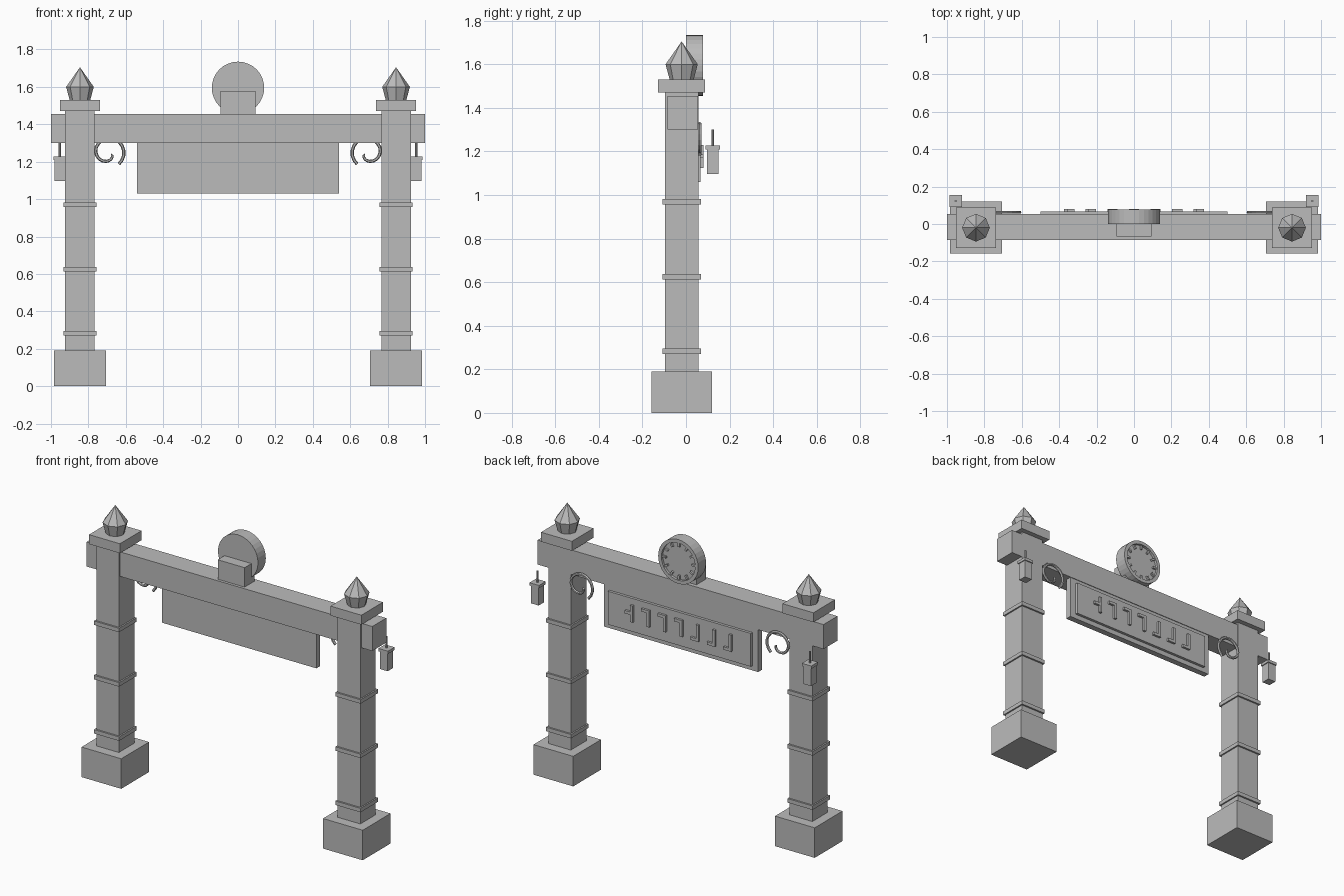
import bpy, bmesh
from math import sin, cos, pi, radians
from mathutils import Vector

old = bpy.data.objects.get("Cube")
if old:
    bpy.data.objects.remove(old, do_unlink=True)

STONE = bpy.data.materials.new("plain grey")
STONE.use_nodes = True
GREY = (0.5, 0.5, 0.5, 1)
STONE.diffuse_color = GREY
STONE.node_tree.nodes["Principled BSDF"].inputs["Base Color"].default_value = GREY

POST_X, POST_Y = 0.845, -0.02


def finish(name, bm):
    bmesh.ops.recalc_face_normals(bm, faces=bm.faces)
    mesh = bpy.data.meshes.new(name)
    bm.to_mesh(mesh)
    bm.free()
    mesh.materials.append(STONE)
    obj = bpy.data.objects.new(name, mesh)
    bpy.context.collection.objects.link(obj)
    return obj


def add_box(bm, x, y, z):
    """Box from (min, max) pairs on each axis."""
    verts = bmesh.ops.create_cube(bm, size=1)["verts"]
    for v in verts:
        v.co = [lo + (c + 0.5) * (hi - lo) for c, (lo, hi) in zip(v.co, (x, y, z))]
    return verts


def box(name, x, y, z):
    bm = bmesh.new()
    add_box(bm, x, y, z)
    return finish(name, bm)


def block(name, cx, cy, half, z, half_y=None):
    hy = half_y or half
    return box(name, (cx - half, cx + half), (cy - hy, cy + hy), z)


def lathe(name, profile, sides, place):
    """Closed surface of revolution; a zero radius becomes a pole."""
    bm = bmesh.new()
    rings = []
    for r, h in profile:
        count = sides if r else 1
        rings.append([bm.verts.new(place(r * cos(2 * pi * i / sides),
                                         r * sin(2 * pi * i / sides), h))
                      for i in range(count)])
    for a, b in zip(rings, rings[1:]):
        for i in range(sides):
            j = (i + 1) % sides
            corners = [a[i % len(a)], a[j % len(a)], b[j % len(b)], b[i % len(b)]]
            bm.faces.new(list(dict.fromkeys(corners)))
    return finish(name, bm)


# Posts with footing, bands, cap, finial, lantern and scroll
for side, s in (("left", 1), ("right", -1)):
    px = s * POST_X
    block(f"{side}_footing", px, POST_Y, 0.139, (0, 0.19))
    block(f"{side}_post", px, POST_Y, 0.079, (0.19, 1.47), 0.077)
    for i, z in enumerate((0.27, 0.613, 0.957)):
        block(f"{side}_band_{i + 1}", px, POST_Y, 0.088, (z, z + 0.025))
    block(f"{side}_cap", px, POST_Y, 0.108, (1.47, 1.53))
    lathe(f"{side}_finial", [(0, 1.53), (0.055, 1.53), (0.074, 1.6), (0, 1.705)], 8,
          lambda x, y, z: (px + x, POST_Y + y, z))

    # Lantern
    lx, ly = s * 0.953, 0.123
    block(f"{side}_lantern_body", lx, ly, 0.027, (1.097, 1.21))
    block(f"{side}_lantern_roof", lx, ly, 0.033, (1.21, 1.228))
    lathe(f"{side}_lantern_rod", [(0, 1.228), (0.006, 1.228), (0.006, 1.3), (0, 1.3)], 8,
          lambda x, y, z: (lx + x, ly + y, z))

    # Scroll: a tube swept along a spiral, meshed by ring sections
    bm = bmesh.new()
    centre = Vector((s * 0.69, 0.063, 1.25))
    steps, tube = 20, 6
    rings = []
    for i in range(steps + 1):
        t = i / steps
        a = radians(-50 + 380 * t)
        r = 0.082 - 0.016 * t - 0.046 * max(0, (t - 0.55) / 0.45) ** 1.5
        radial = Vector((-s * cos(a), 0, sin(a)))
        # outer end lies towards the middle of the gateway
        rings.append([bm.verts.new(centre + radial * (r + 0.009 * cos(2 * pi * k / tube))
                                   + Vector((0, 0.009 * sin(2 * pi * k / tube), 0)))
                      for k in range(tube)])
    for p, q in zip(rings, rings[1:]):
        for k in range(tube):
            n = (k + 1) % tube
            bm.faces.new((p[k], p[n], q[n], q[k]))
    bm.faces.new(rings[0])
    bm.faces.new(rings[-1])
    finish(f"{side}_scroll", bm)

# Crossbeam and hanging sign
box("crossbeam", (-1, 1), (-0.086, 0.054), (1.3, 1.455))
box("sign_board", (-0.54, 0.54), (0.012, 0.05), (1.03, 1.3))
box("sign_panel", (-0.5, 0.5), (0.05, 0.067), (1.06, 1.27))

# Raised angle marks on the back of the sign
bm = bmesh.new()
for i in range(7):
    x = (i - 3) * 0.115
    depth = (0.065, 0.081)
    add_box(bm, (x - 0.028, x - 0.01), depth, (1.125, 1.23))
    z = 1.125 if i < 3 else 1.212 if i < 6 else 1.17
    add_box(bm, (x - 0.01, x + 0.028), depth, (z, z + 0.018))
finish("sign_marks", bm)

# Clock with raised rim, recessed dial and hour ticks, facing the back
CLOCK_Z = 1.595
box("clock_mount", (-0.094, 0.094), (-0.068, 0.03), (1.455, 1.578))
lathe("clock_case", [(0, 0), (0.14, 0), (0.14, 0.078), (0.118, 0.078),
                     (0.118, 0.062), (0, 0.062)], 32,
      lambda x, y, h: (x, h, CLOCK_Z + y))
bm = bmesh.new()
for i in range(12):
    a = 2 * pi * i / 12
    for v in add_box(bm, (0.09, 0.115), (0.06, 0.074), (-0.006, 0.006)):
        x, z = v.co.x, v.co.z
        v.co.x = x * cos(a) - z * sin(a)
        v.co.z = CLOCK_Z + x * sin(a) + z * cos(a)
finish("clock_ticks", bm)
